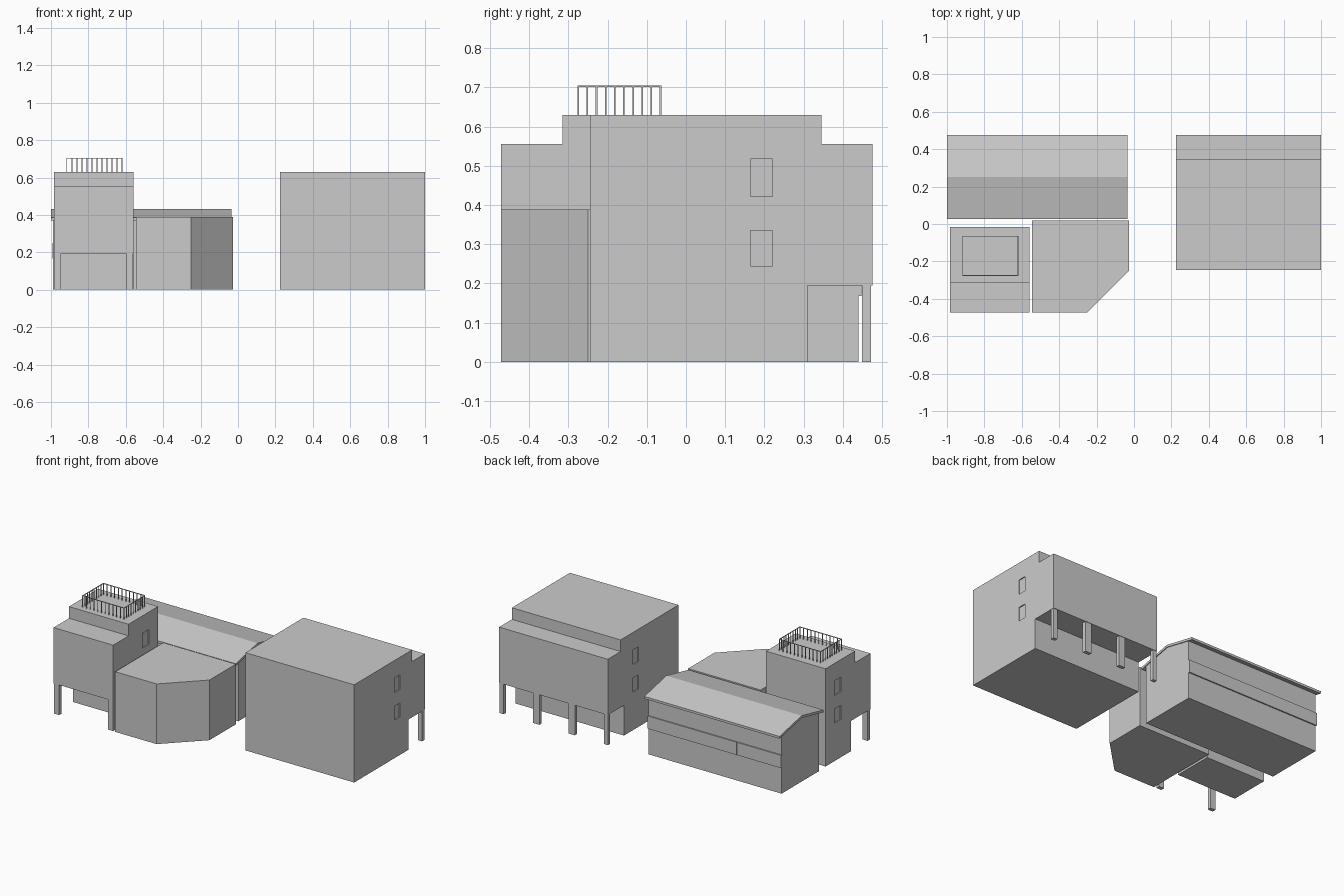
import bpy, bmesh

if "Cube" in bpy.data.objects:
    bpy.data.objects.remove(bpy.data.objects["Cube"])


def prism(name, pts, lo, hi, axis="x"):
    """Extrude a profile: (y, z) points along x, or (x, y) points along z."""
    bm = bmesh.new()
    def place(p, t):
        return (t, p[0], p[1]) if axis == "x" else (p[0], p[1], t)
    face = bm.faces.new([bm.verts.new(place(p, lo)) for p in pts])
    new = bmesh.ops.extrude_face_region(bm, geom=[face])["geom"]
    shift = (hi - lo, 0, 0) if axis == "x" else (0, 0, hi - lo)
    bmesh.ops.translate(bm, vec=shift, verts=[v for v in new if isinstance(v, bmesh.types.BMVert)])
    bmesh.ops.recalc_face_normals(bm, faces=bm.faces)
    me = bpy.data.meshes.new(name)
    bm.to_mesh(me)
    bm.free()
    ob = bpy.data.objects.new(name, me)
    bpy.context.collection.objects.link(ob)
    return ob


def box(name, x0, x1, y0, y1, z0, z1):
    return prism(name, [(x0, y0), (x1, y0), (x1, y1), (x0, y1)], z0, z1, "z")


def cut_windows(target, faces_x, y0, y1, depth):
    """Shallow recesses, two storeys, on both side walls."""
    for x in faces_x:
        for z0, z1 in ((0.245, 0.335), (0.422, 0.517)):
            cutter = box("window_cutter", x - depth, x + depth, y0, y1, z0, z1)
            cutter.hide_render = True
            mod = target.modifiers.new("window", "BOOLEAN")
            mod.object, mod.operation, mod.solver = cutter, "DIFFERENCE", "EXACT"
            bpy.context.view_layer.objects.active = target
            bpy.ops.object.modifier_apply(modifier=mod.name)
            bpy.data.objects.remove(cutter)


# Large block with stepped roof and rear overhang
block = prism("large_block", [(-0.245, 0), (0.31, 0), (0.31, 0.195), (0.475, 0.195),
                              (0.475, 0.555), (0.345, 0.555), (0.345, 0.63), (-0.245, 0.63)],
              0.225, 1.0)
cut_windows(block, (0.225, 1.0), 0.165, 0.22, 0.006)
for i, (x, w) in enumerate(((0.24, 0.028), (0.485, 0.045), (0.738, 0.045), (0.984, 0.028))):
    box(f"block_pillar_{i}", x - w / 2, x + w / 2, 0.449, 0.472, 0, 0.195)

# Tower with front overhang
tower = prism("tower", [(-0.015, 0), (-0.275, 0), (-0.275, 0.195), (-0.472, 0.195),
                        (-0.472, 0.555), (-0.315, 0.555), (-0.315, 0.63), (-0.015, 0.63)],
              -0.985, -0.56)
cut_windows(tower, (-0.985, -0.56), -0.173, -0.108, 0.006)
for i, x in enumerate((-0.983, -0.598)):
    box(f"tower_pillar_{i}", x, x + 0.036, -0.47, -0.446, 0, 0.195)

# Rooftop railing
X0, X1, Y0, Y1, Z0, Z1, R = -0.915, -0.62, -0.275, -0.065, 0.63, 0.705, 0.002
NX, NY = 12, 10
for i in range(NX):
    for j in range(NY):
        if i in (0, NX - 1) or j in (0, NY - 1):
            x = X0 + (X1 - X0) * i / (NX - 1)
            y = Y0 + (Y1 - Y0) * j / (NY - 1)
            box("railing_post", x - R, x + R, y - R, y + R, Z0, Z1 - R)
for y in (Y0, Y1):
    box("handrail_x", X0 - R, X1 + R, y - R, y + R, Z1 - 2 * R, Z1)
for x in (X0, X1):
    box("handrail_y", x - R, x + R, Y0 - R, Y1 + R, Z1 - 2 * R, Z1)

# Low annex with chamfered corner
prism("chamfered_annex", [(-0.545, -0.472), (-0.25, -0.472), (-0.028, -0.25),
                          (-0.028, 0.018), (-0.545, 0.018)], 0, 0.388, "z")

# Long gabled hall, its roof slab and the rear panel band
prism("hall_walls", [(0.06, 0), (0.44, 0), (0.44, 0.377), (0.25, 0.418), (0.06, 0.377)],
      -0.99, -0.04)
prism("hall_roof", [(0.027, 0.37), (0.25, 0.418), (0.475, 0.37), (0.475, 0.385),
                    (0.25, 0.433), (0.027, 0.385)], -1.0, -0.035)
for i in range(3):
    x = -0.993 + i * 0.318
    box(f"hall_panel_{i}", x, x + 0.317, 0.435, 0.448, 0.168, 0.25)
